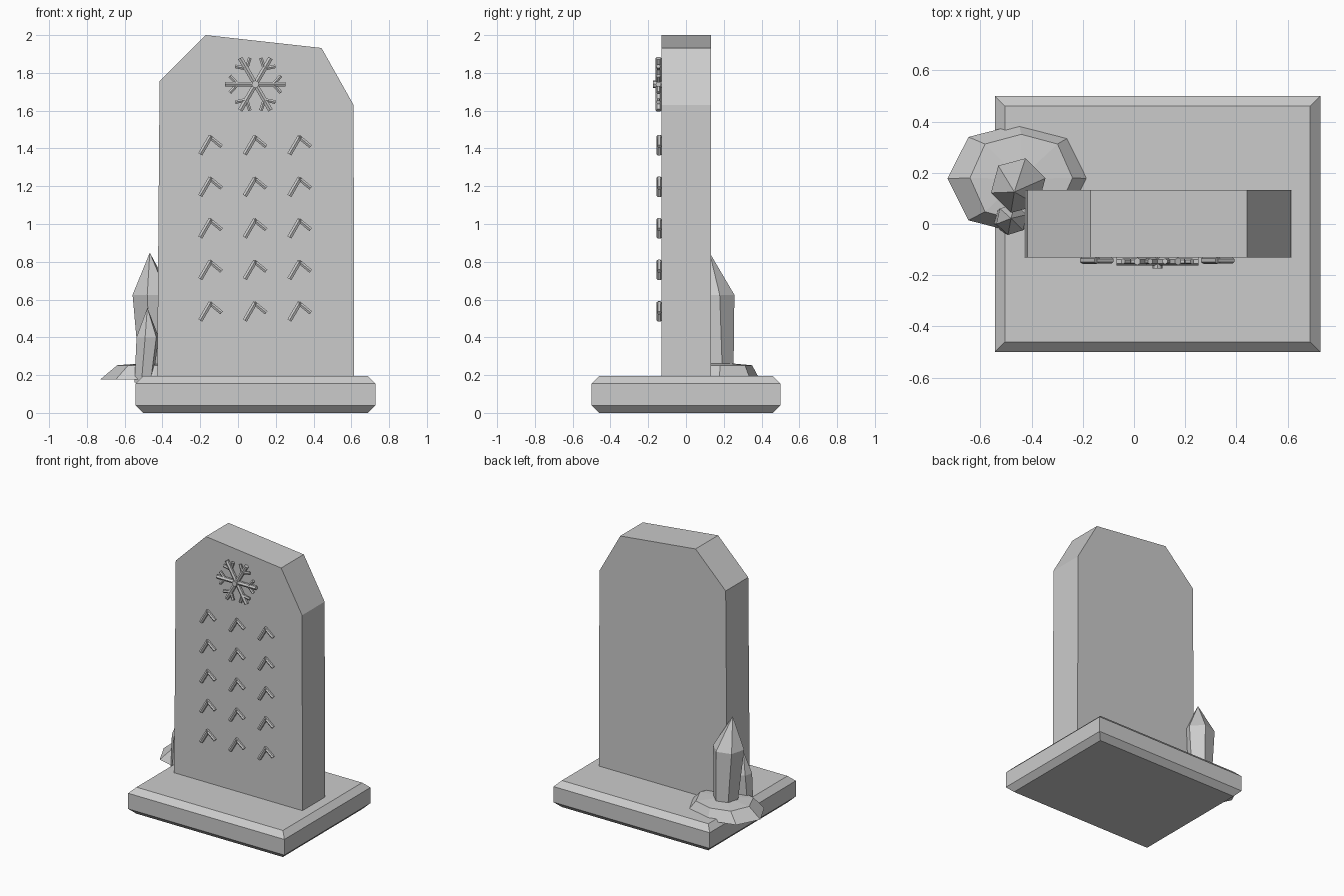
import bpy, bmesh
from math import sin, cos, pi, radians
from mathutils import Vector

if "Cube" in bpy.data.objects:
    bpy.data.objects.remove(bpy.data.objects["Cube"])


def loft(name, rings, apex=None):
    """Skin equal-length rings of points; cap the ends, or close with an apex."""
    bm = bmesh.new()
    loops = [[bm.verts.new(p) for p in r] for r in rings]
    n = len(loops[0])
    for a, b in zip(loops, loops[1:]):
        for i in range(n):
            j = (i + 1) % n
            bm.faces.new((a[i], a[j], b[j], b[i]))
    bm.faces.new(loops[0][::-1])
    if apex:
        tip = bm.verts.new(apex)
        for i in range(n):
            bm.faces.new((loops[-1][i], loops[-1][(i + 1) % n], tip))
    else:
        bm.faces.new(loops[-1])
    bmesh.ops.recalc_face_normals(bm, faces=bm.faces)
    me = bpy.data.meshes.new(name)
    bm.to_mesh(me)
    bm.free()
    ob = bpy.data.objects.new(name, me)
    bpy.context.collection.objects.link(ob)
    return ob


def ring(c, r, n, turn=0.0, ry=None):
    ry = r if ry is None else ry
    return [(c[0] + r * cos(turn + 2 * pi * i / n),
             c[1] + ry * sin(turn + 2 * pi * i / n), c[2]) for i in range(n)]


def rod(name, a, b, r, y, sides=6):
    """Faceted rod lying on the front face between two (x, z) points."""
    a, b = Vector((a[0], y, a[1])), Vector((b[0], y, b[1]))
    d = (b - a).normalized()
    u = Vector((0, 1, 0))
    v = d.cross(u)
    circle = [u * cos(2 * pi * i / sides) * r + v * sin(2 * pi * i / sides) * r
              for i in range(sides)]
    return loft(name, [[a + o for o in circle], [b + o for o in circle]])


# Plinth: chamfered top and bottom edges
def rect(inset, z):
    x, y = 0.635 - inset, 0.5 - inset
    return [(0.092 + sx * x, sy * y, z) for sx, sy in ((-1, -1), (1, -1), (1, 1), (-1, 1))]


loft("plinth", [rect(0.04, 0), rect(0, 0.04), rect(0, 0.155), rect(0.04, 0.195)])

# Standing slab with broken top
outline = [(-0.428, 0.18), (0.615, 0.18), (0.612, 1.63), (0.442, 1.932),
           (-0.17, 2.0), (-0.415, 1.757)]
loft("slab", [[(x, y, z) for x, z in outline] for y in (-0.13, 0.132)])

# Rows of chevron carvings
for row in range(5):
    for col in range(3):
        x, z = -0.148 + 0.236 * col, 1.465 - 0.22 * row
        rod("chevron_long_leg", (x + 0.004, z), (x - 0.052, z - 0.096), 0.014, -0.142)
        rod("chevron_short_leg", (x - 0.003, z - 0.002), (x + 0.061, z - 0.055), 0.012, -0.142)

# Snowflake emblem: six branched arms and a hub
cx, cz = 0.092, 1.74


def polar(r, a, o=(cx, cz)):
    return (o[0] + r * cos(a), o[1] + r * sin(a))


for k in range(6):
    a = k * pi / 3
    rod("snowflake_arm", (cx, cz), polar(0.16, a), 0.015, -0.146)
    root = polar(0.095, a)
    for s in (-1, 1):
        rod("snowflake_twig", root, polar(0.06, a + s * radians(48), root), 0.011, -0.146)
loft("snowflake_hub", [[(x, y, z) for x, z in (polar(0.02, i * pi / 4) for i in range(8))]
                       for y in (-0.125, -0.174)])

# Frost mound overhanging the plinth corner
loft("frost_mound", [ring((-0.449, 0.177, 0.178), 0.279, 8, 0, 0.213),
                     ring((-0.44, 0.18, 0.252), 0.2, 8, 0, 0.17)],
     (-0.445, 0.176, 0.268)).data.vertices
mound = bpy.data.objects["frost_mound"]
for i, v in enumerate(mound.data.vertices):
    if i < 16 and i % 2:  # diagonal corners bulge slightly to roughen the outline
        v.co.y += (0.012 if v.co.y > 0.17 else -0.012)

# Ice crystals
t = radians(15)
loft("large_crystal", [ring((-0.44, 0.172, 0.19), 0.082, 6, t),
                       ring((-0.452, 0.15, 0.625), 0.11, 6, t)], (-0.467, 0.125, 0.848))
loft("small_crystal", [ring((-0.5, 0.015, 0.16), 0.05, 6, 0.3),
                       ring((-0.478, 0.018, 0.4), 0.062, 6, 0.3)], (-0.48, 0.022, 0.557))
